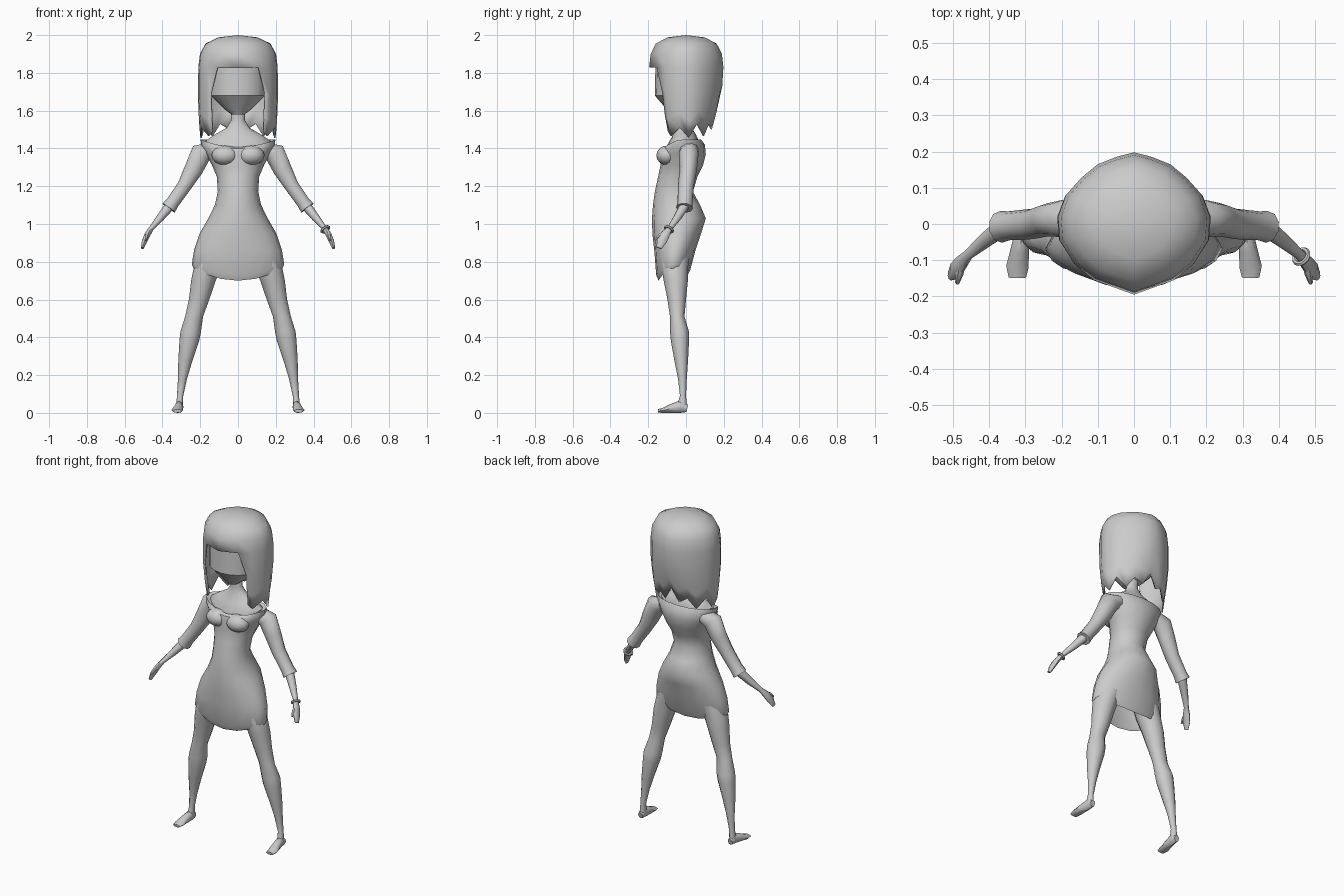
import bpy, bmesh, math
from mathutils import Vector

cube = bpy.data.objects.get("Cube")
if cube:
    bpy.data.objects.remove(cube, do_unlink=True)

grey = bpy.data.materials.new("plain_grey")
grey.use_nodes = True
grey.diffuse_color = (0.6, 0.6, 0.6, 1)
grey.node_tree.nodes["Principled BSDF"].inputs["Base Color"].default_value = (0.6, 0.6, 0.6, 1)


def finish(name, bm, angle=50):
    bmesh.ops.recalc_face_normals(bm, faces=bm.faces)
    mesh = bpy.data.meshes.new(name)
    bm.to_mesh(mesh)
    bm.free()
    mesh.materials.append(grey)
    obj = bpy.data.objects.new(name, mesh)
    bpy.context.collection.objects.link(obj)
    bpy.ops.object.select_all(action="DESELECT")
    obj.select_set(True)
    bpy.context.view_layer.objects.active = obj
    bpy.ops.object.shade_smooth_by_angle(angle=math.radians(angle))
    return obj


def skin(name, loops, cap_start=True, cap_end=True, angle=50):
    """Join closed loops of points into one surface."""
    bm = bmesh.new()
    rows = [[bm.verts.new(p) for p in loop] for loop in loops]
    n = len(rows[0])
    for a, b in zip(rows, rows[1:]):
        for i in range(n):
            j = (i + 1) % n
            bm.faces.new((a[i], a[j], b[j], b[i]))
    if cap_start:
        bm.faces.new(rows[0])
    if cap_end:
        bm.faces.new(rows[-1])
    return finish(name, bm, angle)


def level_ring(z, x0, x1, front, back, dip_f=0, dip_b=0, n=16):
    """Level oval whose front and back may dip."""
    pts = []
    for i in range(n):
        a = 2 * math.pi * i / n
        c, s = math.cos(a), math.sin(a)
        y = (front + back) / 2 + s * (back - front) / 2
        dip = dip_f if s < 0 else dip_b
        pts.append(((x0 + x1) / 2 + c * (x1 - x0) / 2, y, z - dip * s * s))
    return pts


def tube(name, side, path, ref, n=8):
    """Oval tube; path holds x, y, z, radius across ref, radius along ref."""
    pts = [Vector((side * p[0], p[1], p[2])) for p in path]
    loops = []
    for k, p in enumerate(path):
        t = (pts[min(k + 1, len(pts) - 1)] - pts[max(k - 1, 0)]).normalized()
        u = (ref - t * ref.dot(t)).normalized()
        v = t.cross(u)
        loops.append([pts[k] + u * p[4] * math.cos(2 * math.pi * i / n)
                      + v * p[3] * math.sin(2 * math.pi * i / n) for i in range(n)])
    return skin(name, loops)


def body(name, rings, **kw):
    return skin(name, [level_ring(r[0], -r[1], r[1], *r[2:]) for r in rings], **kw)


# Dress: z, half width, front, back, front dip, back dip
body("dress", [
    (0.765, 0.235, -0.145, 0.01, 0.065, 0.035),
    (0.785, 0.245, -0.158, 0.022, 0.055, 0.03),
    (0.86, 0.233, -0.168, 0.05), (0.95, 0.203, -0.178, 0.08),
    (1.03, 0.157, -0.18, 0.105), (1.1, 0.123, -0.175, 0.075),
    (1.17, 0.107, -0.165, 0.037), (1.25, 0.112, -0.148, 0.06),
    (1.31, 0.137, -0.135, 0.09), (1.37, 0.168, -0.14, 0.105),
    (1.42, 0.195, -0.132, 0.1, 0.02), (1.447, 0.198, -0.11, 0.08, 0.04),
    (1.435, 0.17, -0.095, 0.065, 0.04),
], cap_start=False, cap_end=False)

# Bust
for side, label in ((1, "left"), (-1, "right")):
    bm = bmesh.new()
    bmesh.ops.create_uvsphere(bm, u_segments=12, v_segments=8, radius=1)
    for v in bm.verts:
        v.co = (side * 0.068 + v.co.x * 0.072, -0.1 + v.co.y * 0.057, 1.363 + v.co.z * 0.052)
    finish(label + "_bust", bm)

# Bare shoulders and neck
body("shoulders_and_neck", [
    (1.39, 0.165, -0.105, 0.07), (1.44, 0.172, -0.098, 0.068, 0.02),
    (1.475, 0.12, -0.075, 0.052, 0.015), (1.51, 0.06, -0.053, 0.03),
    (1.55, 0.036, -0.045, 0.012), (1.63, 0.036, -0.05, 0.02)])

# Head with a flat face and a receding chin
body("head", [
    (1.58, 0.035, -0.085, 0.0), (1.61, 0.075, -0.105, 0.03),
    (1.68, 0.145, -0.165, 0.07), (1.83, 0.155, -0.162, 0.12),
    (1.92, 0.11, -0.1, 0.09)], angle=25)

# Hair shell: half outline from fringe to nape, with a tip height per column
outline = [(0, -0.195), (0.11, -0.155), (0.165, -0.11), (0.205, -0.045), (0.21, 0.02),
           (0.188, 0.08), (0.145, 0.128), (0.1, 0.165), (0.05, 0.185), (0, 0.198)]
tips = [1.83, 1.49, 1.465, 1.51, 1.455, 1.53, 1.465, 1.53, 1.5, 1.58]
columns = [(x, y, z) for (x, y), z in zip(outline, tips)]
columns += [(-x, y, z) for x, y, z in columns[-2:0:-1]]
fringe = 1.83
bm = bmesh.new()
rows = []
for z, s in ((1.988, 0.5), (1.955, 0.82), (1.9, 0.96), (fringe, 1)):
    rows.append([bm.verts.new((x * s, y * s, z)) for x, y, _ in columns])
for t, sx, sy in ((0.4, 1.01, 0.97), (0.75, 0.985, 0.86), (1, 0.95, 0.74)):
    row = []
    for i, (x, y, tip) in enumerate(columns):
        if i in (1, len(columns) - 1):
            x, y = math.copysign(0.142, x), -0.13
        row.append(bm.verts.new((x * sx, y * sy, fringe + (tip - fringe) * t)))
    rows.append(row)
count = len(columns)
for k in range(len(rows) - 1):
    for i in range(count):
        j = (i + 1) % count
        if k >= 3 and 0 in (i, j):
            continue  # face opening
        bm.faces.new((rows[k][i], rows[k][j], rows[k + 1][j], rows[k + 1][i]))
crown = bm.verts.new((0, 0, 2.0))
for i in range(count):
    bm.faces.new((crown, rows[0][i], rows[0][(i + 1) % count]))
bmesh.ops.delete(bm, geom=[v for v in bm.verts if not v.link_faces], context="VERTS")
hair = finish("hair", bm)
shell = hair.modifiers.new("thickness", "SOLIDIFY")
shell.thickness = 0.008
shell.offset = -1

ACROSS, DEPTH = Vector((1, 0, 0)), Vector((0, 1, 0))
for side, label in ((1, "left_"), (-1, "right_")):
    # Sleeve with a turned cuff
    tube(label + "sleeve", side, [
        (0.14, 0.015, 1.395, 0.04, 0.05), (0.195, 0.015, 1.375, 0.06, 0.052),
        (0.235, 0.012, 1.29, 0.052, 0.046), (0.282, 0.0, 1.205, 0.04, 0.042),
        (0.345, -0.005, 1.115, 0.037, 0.04), (0.367, -0.008, 1.085, 0.042, 0.044),
        (0.362, -0.006, 1.092, 0.026, 0.028)][:-1] , DEPTH, 10)
    # Forearm and hand
    tube(label + "forearm_and_hand", side, [
        (0.35, 0.0, 1.11, 0.028, 0.028), (0.41, -0.045, 1.035, 0.021, 0.022),
        (0.458, -0.085, 0.978, 0.013, 0.015), (0.478, -0.108, 0.947, 0.016, 0.024),
        (0.495, -0.128, 0.91, 0.014, 0.027), (0.507, -0.143, 0.873, 0.008, 0.014)], DEPTH)
    tube(label + "thumb", side, [
        (0.472, -0.1, 0.955, 0.01, 0.01), (0.482, -0.138, 0.94, 0.01, 0.011),
        (0.488, -0.163, 0.915, 0.006, 0.006)], ACROSS, 6)

    # Leg: z, inner, outer, front, back
    legs = [(0.9, 0.04, 0.18, -0.14, 0.03), (0.78, 0.085, 0.232, -0.132, 0.012),
            (0.7, 0.118, 0.248, -0.118, 0.01), (0.6, 0.152, 0.26, -0.098, 0.0),
            (0.51, 0.185, 0.28, -0.085, -0.008), (0.43, 0.196, 0.305, -0.085, 0.016),
            (0.38, 0.206, 0.31, -0.08, 0.016), (0.28, 0.24, 0.316, -0.062, 0.011),
            (0.18, 0.27, 0.318, -0.042, 0.004), (0.09, 0.29, 0.323, -0.032, 0.0),
            (0.03, 0.291, 0.329, -0.05, 0.006)]
    skin(label + "leg", [level_ring(z, side * a, side * b, f, k, n=12)
                         for z, a, b, f, k in legs])
    # Foot
    tube(label + "foot", side, [
        (0.31, 0.007, 0.024, 0.02, 0.016), (0.31, -0.03, 0.033, 0.033, 0.021),
        (0.316, -0.075, 0.024, 0.024, 0.026), (0.322, -0.118, 0.014, 0.014, 0.031),
        (0.322, -0.148, 0.01, 0.009, 0.024)], ACROSS)

# Bracelet on the left wrist
bpy.ops.mesh.primitive_torus_add(major_segments=14, minor_segments=6, major_radius=0.022,
                                 minor_radius=0.007, location=(0.462, -0.09, 0.972))
bracelet = bpy.context.object
bracelet.name = "bracelet"
bracelet.rotation_euler = Vector((0.5, -0.45, -0.7)).to_track_quat("Z", "Y").to_euler()
bracelet.data.materials.append(grey)
bpy.ops.object.shade_smooth_by_angle(angle=math.radians(50))
